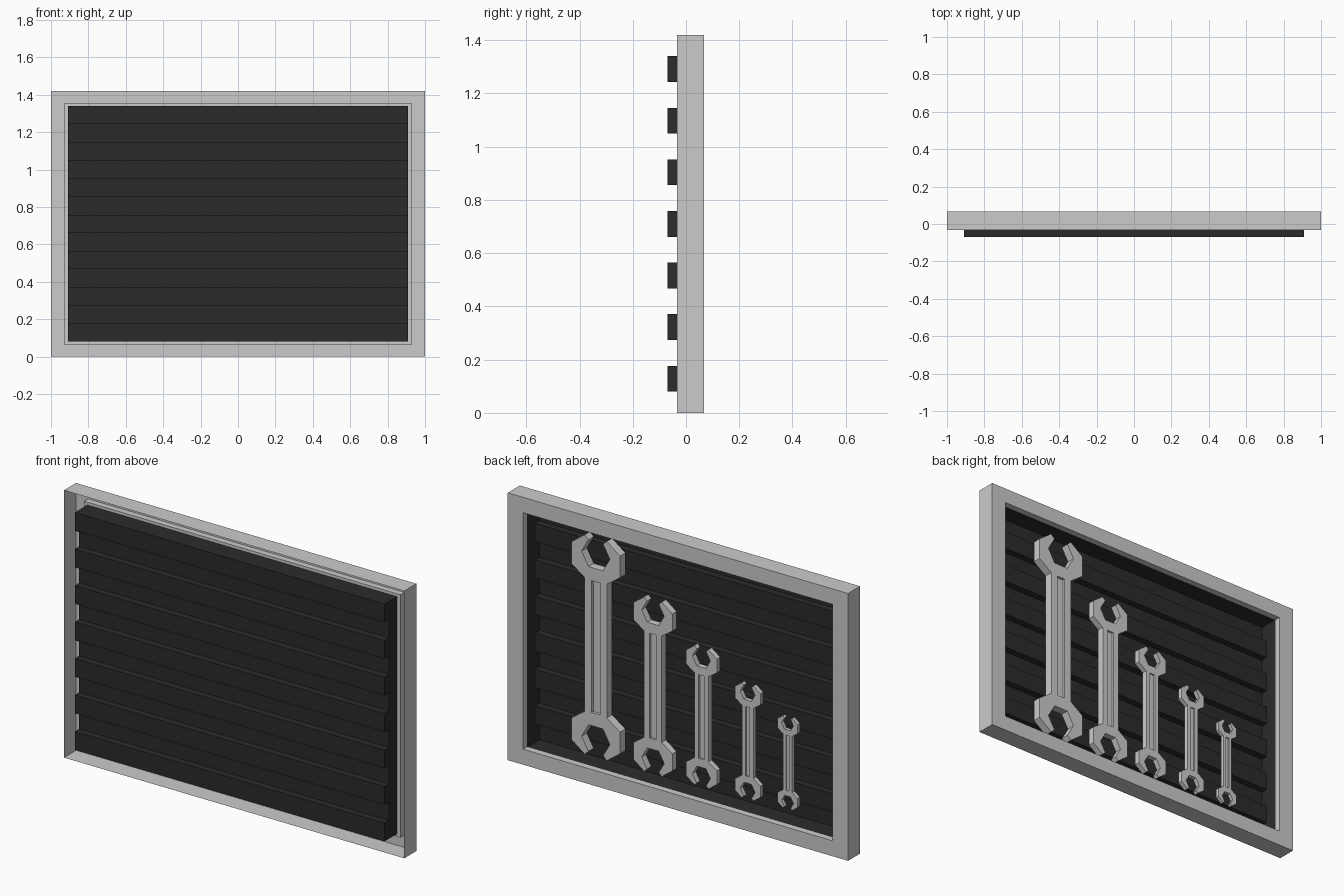
import bpy, bmesh

if "Cube" in bpy.data.objects:
    bpy.data.objects.remove(bpy.data.objects["Cube"])

H = 1.42          # overall height of the rack


def add_object(name, verts, faces, mat=None):
    me = bpy.data.meshes.new(name)
    me.from_pydata(verts, [], faces)
    bm = bmesh.new()
    bm.from_mesh(me)
    bmesh.ops.recalc_face_normals(bm, faces=bm.faces)
    bm.to_mesh(me)
    bm.free()
    ob = bpy.data.objects.new(name, me)
    bpy.context.collection.objects.link(ob)
    if mat:
        me.materials.append(mat)
    return ob


def prism(name, outline, y0, y1):
    """Extrude an (x, z) outline along y."""
    n = len(outline)
    verts = [(x, y, z) for y in (y0, y1) for x, z in outline]
    faces = [tuple(range(n)), tuple(range(2 * n - 1, n - 1, -1))]
    faces += [(i, (i + 1) % n, n + (i + 1) % n, n + i) for i in range(n)]
    return add_object(name, verts, faces)


dark = bpy.data.materials.new("dark_panel")
dark.diffuse_color = (0.024, 0.024, 0.024, 1)
dark.use_nodes = True
dark.node_tree.nodes["Principled BSDF"].inputs["Base Color"].default_value = dark.diffuse_color

# Folded sheet frame: outer wall, back border, inner lip; (inset x, inset z, y)
section = [(0, 0, -.033), (0, 0, .068), (.09, .082, .068),
           (.09, .082, .035), (.07, .065, .035), (.07, .065, .068)]
verts, faces = [], []
for ix, iz, y in section:
    verts += [(-1 + ix, y, iz), (1 - ix, y, iz), (1 - ix, y, H - iz), (-1 + ix, y, H - iz)]
for r in range(len(section) - 1):
    for i in range(4):
        j = (i + 1) % 4
        faces.append((4 * r + i, 4 * r + j, 4 * r + 4 + j, 4 * r + 4 + i))
add_object("frame", verts, faces)

# Ribbed tray, open at the back: 13 alternating bands
z0, z1, bands = .08, 1.34, 13
step = (z1 - z0) / bands
profile = [(.035, z0)]
for i in range(bands):
    y = -.07 if i % 2 == 0 else -.033
    profile += [(y, z0 + i * step), (y, z0 + (i + 1) * step)]
profile.append((.035, z1))
n = len(profile)
verts = [(x, y, z) for x in (-.91, .91) for y, z in profile]
faces = [(i, i + 1, n + i + 1, n + i) for i in range(n - 1)]
faces += [tuple(range(n)), tuple(range(2 * n - 1, n - 1, -1))]
add_object("ribbed_panel", verts, faces, dark)

# Double open-ended spanner outline: right side of the upper head, then mirrored
T = .0225
right = [(.065, .355), (.143, .41), (.143, .525), (.065, .583), (.043, .562), (.083, .492), (.042, .42)]
top = right + [(-x, z) for x, z in reversed(right)]
bottom = [(-x, -z) for x, z in top]
spanner = prism("spanner_1", top + bottom, -T, T)

# Recessed groove on both faces of the handle
for s in (-1, 1):
    w, h = .024, .35
    cutter = prism("groove_cutter", [(-w, -h), (w, -h), (w, h), (-w, h)], s * .008, s * .05)
    cutter.hide_render = True
    mod = spanner.modifiers.new("groove", 'BOOLEAN')
    mod.operation, mod.solver, mod.object = 'DIFFERENCE', 'EXACT', cutter
    bpy.context.view_layer.objects.active = spanner
    bpy.ops.object.modifier_apply(modifier=mod.name)
    bpy.data.objects.remove(cutter)

# Five sizes along the tray: (x, scale, lowest z)
sizes = [(.51, 1, .13), (.177, .795, .13), (-.105, .635, .135), (-.375, .525, .14), (-.608, .42, .15)]
for k, (x, s, low) in enumerate(sizes):
    ob = spanner
    if k:
        ob = bpy.data.objects.new("spanner_%d" % (k + 1), spanner.data)
        bpy.context.collection.objects.link(ob)
    ob.scale = (s, s, s)
    ob.location = (x, .007, low + .583 * s)
